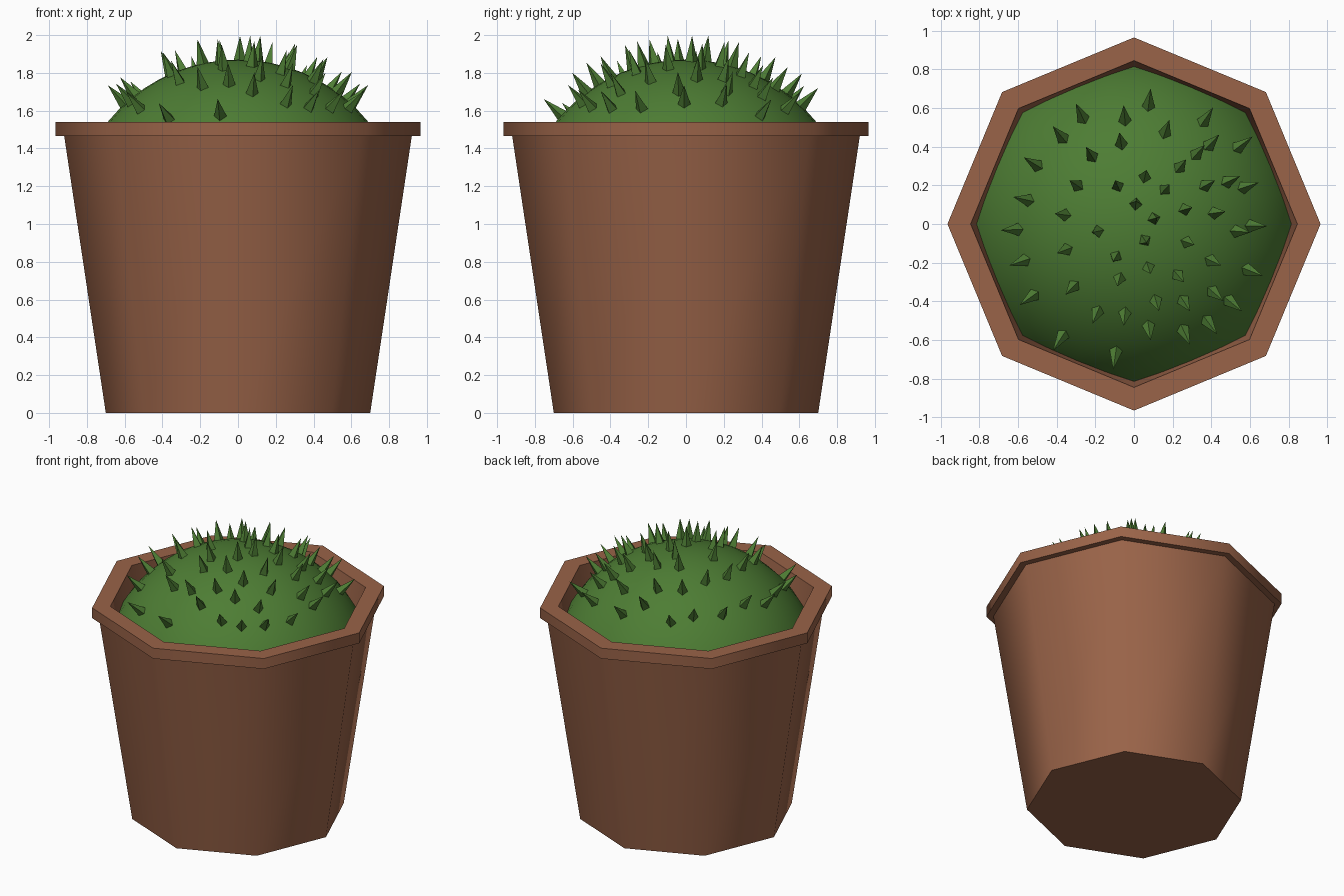
import bpy, bmesh, math
from mathutils import Vector, Matrix

if "Cube" in bpy.data.objects:
    bpy.data.objects.remove(bpy.data.objects["Cube"])


def material(name, rgb):
    m = bpy.data.materials.new(name)
    m.diffuse_color = (*rgb, 1)
    m.use_nodes = True
    m.node_tree.nodes["Principled BSDF"].inputs["Base Color"].default_value = m.diffuse_color
    return m


terracotta = material("terracotta", (0.32, 0.125, 0.065))
cactus_green = material("cactus green", (0.075, 0.205, 0.034))


def finish(name, bm, mat, smooth_angle=None):
    bmesh.ops.recalc_face_normals(bm, faces=bm.faces)
    me = bpy.data.meshes.new(name)
    bm.to_mesh(me)
    bm.free()
    ob = bpy.data.objects.new(name, me)
    bpy.context.collection.objects.link(ob)
    me.materials.append(mat)
    if smooth_angle:
        bpy.ops.object.select_all(action='DESELECT')
        ob.select_set(True)
        bpy.context.view_layer.objects.active = ob
        bpy.ops.object.shade_smooth_by_angle(angle=math.radians(smooth_angle))
    return ob


def lathe(profile, sides):
    """Spin (radius, z) points round z, capping both ends; radius 0 makes a pole."""
    bm = bmesh.new()
    rings = []
    for r, z in profile:
        if r == 0:
            rings.append([bm.verts.new((0, 0, z))] * sides)
        else:
            rings.append([bm.verts.new((r * math.cos(i * math.tau / sides),
                                        r * math.sin(i * math.tau / sides), z))
                          for i in range(sides)])
    for a, b in zip(rings, rings[1:]):
        for i in range(sides):
            j = (i + 1) % sides
            quad = [a[i], a[j], b[j], b[i]]
            bm.faces.new(list(dict.fromkeys(quad)))
    for ring in (rings[0], rings[-1]):
        if ring[0] is not ring[1]:
            bm.faces.new(ring)
    return bm


# Eight-sided pot with overhanging rim and hollow top
pot_profile = [(0.70, 0), (0.92, 1.465), (0.965, 1.465), (0.965, 1.54),
               (0.845, 1.54), (0.81, 1.30)]
finish("pot", lathe(pot_profile, 8), terracotta, 60)

# Cactus dome: spherical cap whose lower edge sinks into the pot wall
R, CZ = 0.887, 0.983
low = math.acos((1.315 - CZ) / R)
dome = [(R * math.sin(low * (1 - k / 12)) if k < 12 else 0,
         CZ + R * math.cos(low * (1 - k / 12))) for k in range(13)]
finish("cactus_body", lathe(dome, 32), cactus_green, 50)

# Spines: four-sided points standing square to the dome, placed by (x, y)
spots = [(-.28, .58), (-.05, .57), (.08, .65), (.17, .50), (.38, .56), (-.39, .47),
         (-.23, .37), (-.07, .44), (.06, .26), (.25, .31), (.34, .38), (.41, .43),
         (.57, .42), (-.53, .32), (-.31, .21), (-.09, .21), (.01, .11), (.17, .19),
         (.39, .21), (.51, .23), (.60, .20), (-.58, .13), (-.38, .05), (-.20, -.04),
         (.11, .03), (.28, .08), (.44, .06), (-.64, -.03), (.06, -.09), (.29, -.10),
         (.56, -.04), (.64, -.01), (-.60, -.20), (-.37, -.14), (-.10, -.18),
         (.08, -.24), (.24, -.28), (.42, -.20), (.62, -.25), (-.55, -.39),
         (-.33, -.34), (-.08, -.30), (.12, -.42), (.27, -.42), (.43, -.37),
         (.52, -.42), (-.20, -.48), (-.05, -.49), (.08, -.56), (.27, -.58),
         (.40, -.53), (-.39, -.61), (-.10, -.70)]
LENGTH, SINK = 0.145, 0.012
mid = R + LENGTH / 2 - SINK
bm = bmesh.new()
for x, y in spots:
    n = Vector((x, y, math.sqrt(mid * mid - x * x - y * y))).normalized()
    place = Matrix.Translation(Vector((0, 0, CZ)) + n * mid)
    turn = n.to_track_quat('Z', 'Y').to_matrix().to_4x4()
    bmesh.ops.create_cone(bm, cap_ends=True, segments=4, radius1=0.036, radius2=0,
                          depth=LENGTH, matrix=place @ turn)
bmesh.ops.remove_doubles(bm, verts=bm.verts, dist=0.0001)
finish("spines", bm, cactus_green)
